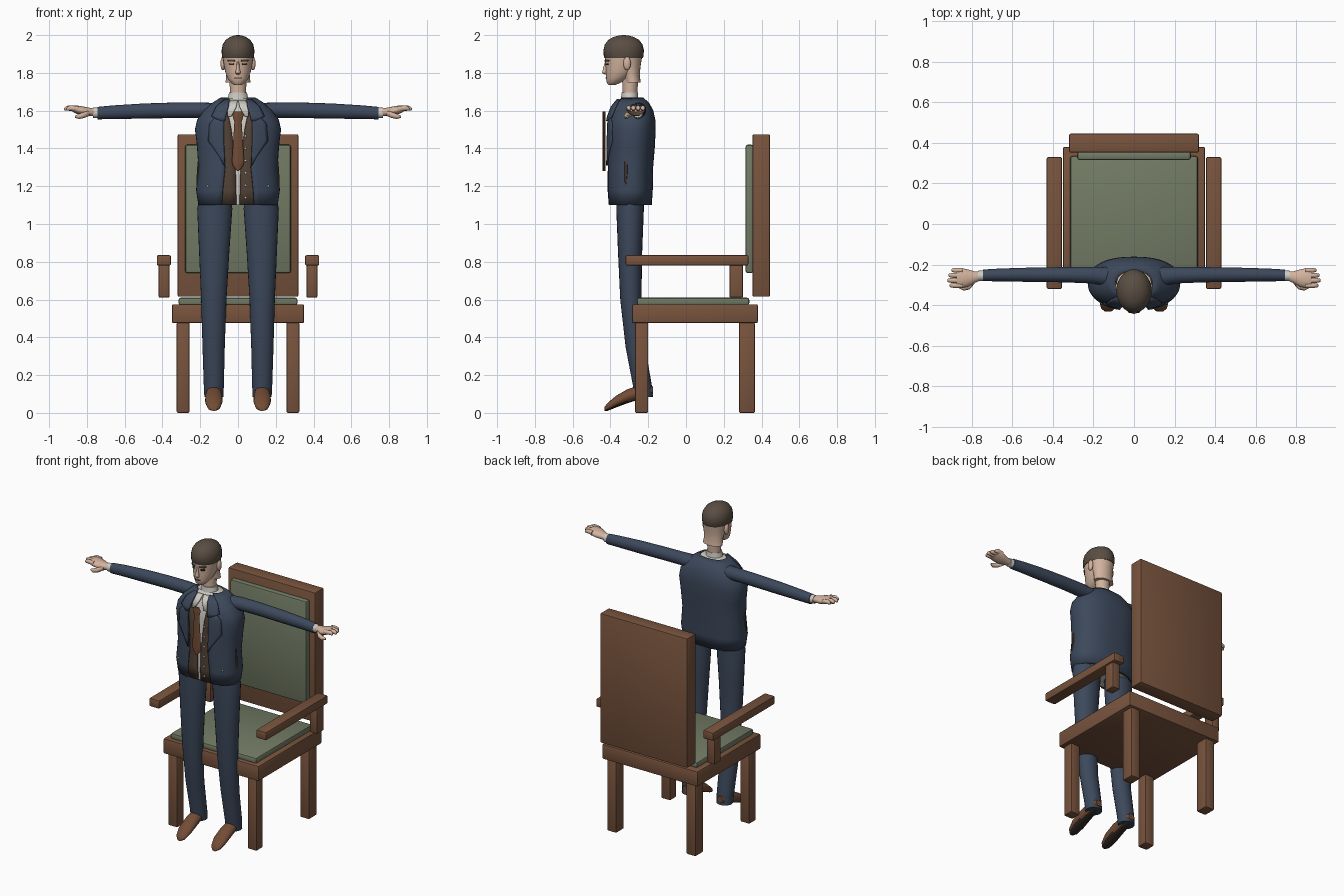
import bpy, bmesh, math
from mathutils import Vector

old = bpy.data.objects.get("Cube")
if old:
    bpy.data.objects.remove(old, do_unlink=True)


def material(name, r, g, b):
    m = bpy.data.materials.new(name)
    m.use_nodes = True
    m.diffuse_color = (r, g, b, 1)
    bsdf = next(n for n in m.node_tree.nodes if n.type == 'BSDF_PRINCIPLED')
    bsdf.inputs["Base Color"].default_value = (r, g, b, 1)
    bsdf.inputs["Roughness"].default_value = 0.8
    return m


wood = material("chair wood", .19, .088, .047)
green = material("sage cushion", .17, .2, .13)
navy = material("navy cloth", .045, .065, .105)
skin = material("skin", .65, .45, .34)
hair = material("brown hair", .10, .075, .055)
white = material("white shirt", .62, .6, .55)
brown = material("vest brown", .085, .055, .038)
leather = material("warm brown", .17, .072, .036)
dark = material("dark brown", .03, .02, .017)


def finish(name, bm, *mats, thick=0):
    bmesh.ops.recalc_face_normals(bm, faces=bm.faces)
    me = bpy.data.meshes.new(name)
    bm.to_mesh(me)
    bm.free()
    for m in mats:
        me.materials.append(m)
    for poly in me.polygons:
        poly.use_smooth = True
    me.set_sharp_from_angle(angle=math.radians(40))
    ob = bpy.data.objects.new(name, me)
    bpy.context.collection.objects.link(ob)
    if thick:
        mod = ob.modifiers.new("thickness", 'SOLIDIFY')
        mod.thickness = thick
        mod.offset = 0
    return ob


def box(name, lo, hi, mat, bevel=.008):
    lo, hi = Vector(lo), Vector(hi)
    bm = bmesh.new()
    bmesh.ops.create_cube(bm, size=1)
    for v in bm.verts:
        v.co = (lo + hi) / 2 + v.co * (hi - lo)
    bmesh.ops.bevel(bm, geom=bm.edges[:], offset=bevel, segments=2, affect='EDGES', profile=.5)
    return finish(name, bm, mat)


def ball(name, centre, radii, mat):
    bm = bmesh.new()
    bmesh.ops.create_uvsphere(bm, u_segments=14, v_segments=8, radius=1)
    for v in bm.verts:
        v.co = Vector(centre) + v.co * Vector(radii)
    return finish(name, bm, mat)


def loft(name, rings, *mats, axis='z', n=24, p=1, gaps=None, thick=0):
    """Rings are (position on axis, two centres, two radii); gaps leave the front open."""
    bm = bmesh.new()
    rows = []
    for i, (t, c, d, rc, rd) in enumerate(rings):
        g = math.asin((gaps[i] / rc) ** (1 / p)) if gaps else 0
        row = []
        for k in range(n + 1 if gaps else n):
            a = g + (math.tau - 2 * g) * k / n
            s, q = math.sin(a), -math.cos(a)
            u = c + rc * math.copysign(abs(s) ** p, s)
            v = d + rd * math.copysign(abs(q) ** p, q)
            co = {'z': (u, v, t), 'x': (t, u, v), 'y': (u, t, v)}[axis]
            row.append(bm.verts.new(co))
        rows.append(row)
    for a, b in zip(rows, rows[1:]):
        for k in range(n):
            j = (k + 1) % len(a)
            bm.faces.new((a[k], a[j], b[j], b[k]))
    if not gaps:
        bm.faces.new(rows[0])
        bm.faces.new(rows[-1])
    return finish(name, bm, *mats, thick=thick)


def front_y(rings, x, z, p):
    for a, b in zip(rings, rings[1:]):
        if a[0] <= z <= b[0]:
            f = (z - a[0]) / (b[0] - a[0])
            _, c, d, rc, rd = [m + (k - m) * f for m, k in zip(a, b)]
            s = min(1, abs(x - c) / rc) ** (1 / p)
            return d - rd * math.sqrt(1 - s * s) ** p


def plate(name, rings, rows, mat, side=1, p=1, lift=.008, thick=.008, cols=5):
    """A thin piece that follows the front of a loft; rows are (z, x0, x1)."""
    bm = bmesh.new()
    grid = []
    for z, x0, x1 in rows:
        xs = [x0 + (x1 - x0) * k / cols for k in range(cols + 1)]
        grid.append([bm.verts.new((side * x, front_y(rings, x, z, p) - lift, z)) for x in xs])
    for a, b in zip(grid, grid[1:]):
        for k in range(cols):
            bm.faces.new((a[k], a[k + 1], b[k + 1], b[k]))
    return finish(name, bm, mat, thick=thick)


# Chair
box("seat_frame", (-.35, -.285, .475), (.35, .38, .575), wood)
box("seat_cushion", (-.315, -.26, .57), (.315, .335, .61), green, .012)
box("chair_back", (-.32, .352, .615), (.32, .445, 1.475), wood)
box("back_cushion", (-.28, .315, .74), (.28, .357, 1.42), green, .012)
for side, label in ((1, "left"), (-1, "right")):
    def sided_box(name, x0, x1, y0, y1, z0, z1):
        a, b = sorted((side * x0, side * x1))
        box(f"{label}_{name}", (a, y0, z0), (b, y1, z1), wood)
    sided_box("front_chair_leg", .257, .325, -.27, -.2, 0, .48)
    sided_box("back_chair_leg", .257, .325, .28, .365, 0, .48)
    sided_box("armrest", .355, .43, -.32, .33, .78, .835)
    sided_box("armrest_post", .362, .42, .23, .302, .61, .79)

# Torso: shirt, open vest and open jacket nested in each other
P = .85
torso = [(1.10, 0, -.298, .205, .112), (1.18, 0, -.298, .217, .117), (1.30, 0, -.296, .205, .117),
         (1.42, 0, -.29, .213, .121), (1.50, 0, -.288, .223, .122), (1.55, 0, -.287, .212, .12),
         (1.60, 0, -.286, .175, .108), (1.64, 0, -.285, .13, .085), (1.665, 0, -.288, .09, .058)]


def shrunk(k):
    return [(z, x, y, a * k, b * k) for z, x, y, a, b in torso]


vest, shirt = shrunk(.94), shrunk(.89)
loft("jacket", torso, navy, n=40, p=P, thick=.01,
     gaps=[.085, .08, .068, .075, .08, .08, .072, .065, .055])
loft("vest", vest, brown, n=40, p=P, thick=.006,
     gaps=[.008, .01, .013, .025, .035, .045, .055, .06, .06])
loft("shirt", shirt, white, n=40, p=P)
loft("shirt_collar", [(1.61, 0, -.3, .07, .055), (1.65, 0, -.298, .056, .047),
                      (1.695, 0, -.298, .048, .043)], white)

# Tie hanging in front of the chest
for name, rows in (("tie_knot", ((1.595, .02), (1.575, .03), (1.54, .019))),
                   ("tie_blade", ((1.545, .019), (1.45, .025), (1.33, .032), (1.305, .026), (1.28, .004)))):
    loft(name, [(z, 0, -.433, w, .008) for z, w in rows], leather, n=8)
for k in range(6):
    z = 1.14 + k * .065
    ball("vest_button", (.04, front_y(vest, .04, z, P) - .005, z), (.006, .004, .006), white)

# Suit details, arms and legs on both sides
for side, label in ((1, "left"), (-1, "right")):
    plate(f"{label}_lapel", torso, ((1.57, .07, .115), (1.53, .075, .15), (1.44, .074, .158),
                                    (1.36, .072, .1), (1.31, .07, .074)), navy, side, P, .01)
    plate(f"{label}_jacket_collar", torso, ((1.66, .045, .07), (1.62, .05, .115),
                                            (1.57, .065, .14), (1.545, .07, .09)), navy, side, P, .016)
    plate(f"{label}_shirt_point", torso, ((1.655, .002, .04), (1.62, .008, .055),
                                          (1.57, .035, .055)), white, side, P, .006, .006)
    ball(f"{label}_jacket_button", (side * .16, front_y(torso, .16, 1.2, P) - .006, 1.2),
         (.006, .005, .006), white)
    loft(f"{label}_pocket_slit", [(1.21, side * .215, -.32, .006, .004), (1.27, side * .212, -.318, .006, .008),
                                  (1.33, side * .208, -.318, .006, .007)], brown, n=8)

    def limb(name, rings, mat, n=18):
        return loft(f"{label}_{name}", [(side * r[0],) + r[1:] for r in rings], mat, axis='x', n=n)
    limb("sleeve", [(.11, -.262, 1.598, .05, .042), (.2, -.252, 1.603, .042, .041),
                    (.34, -.25, 1.602, .038, .041), (.5, -.25, 1.598, .036, .04),
                    (.66, -.251, 1.592, .032, .036), (.745, -.253, 1.587, .029, .033)], navy)
    limb("cuff", [(.73, -.254, 1.588, .026, .028), (.768, -.256, 1.589, .026, .027)], white)
    limb("palm", [(.75, -.256, 1.59, .02, .02), (.785, -.262, 1.593, .029, .022),
                  (.82, -.267, 1.598, .044, .024), (.855, -.266, 1.606, .05, .022),
                  (.875, -.265, 1.61, .045, .016)], skin)
    for k, name in enumerate(("index", "middle", "ring", "little")):
        y, tip = -.303 + k * .025, (.908, .92, .915, .9)[k]
        limb(f"{name}_finger", [(.845, y, 1.61, .013, .014), (tip - .02, y, 1.614, .0125, .014),
                                (tip - .004, y, 1.61, .009, .01), (tip, y, 1.608, .004, .005)], skin, 10)
    limb("thumb", [(.785, -.282, 1.588, .012, .014), (.81, -.308, 1.578, .015, .016),
                   (.84, -.316, 1.57, .013, .014), (.862, -.312, 1.568, .005, .006)], skin, 10)

    loft(f"{label}_trouser_leg", [(.085, side * .128, -.225, .05, .05), (.14, side * .128, -.23, .053, .05),
                                  (.35, side * .129, -.268, .059, .052), (.6, side * .128, -.292, .067, .056),
                                  (.85, side * .126, -.296, .08, .064), (1.08, side * .123, -.296, .093, .073),
                                  (1.14, side * .12, -.297, .085, .072)], navy)
    shoe = loft(f"{label}_shoe", [(-.432, side * .128, .02, .016, .01), (-.415, side * .128, .032, .034, .021),
                                  (-.37, side * .128, .06, .046, .031), (-.31, side * .128, .088, .045, .037),
                                  (-.25, side * .128, .108, .04, .037), (-.195, side * .128, .118, .036, .032),
                                  (-.175, side * .128, .12, .022, .02)], leather, dark, axis='y', n=20)
    for f in shoe.data.polygons:
        f.material_index = int(f.normal.z < -.75)

# Neck and head
loft("neck", [(1.65, 0, -.298, .042, .038), (1.72, 0, -.296, .043, .04), (1.80, 0, -.295, .05, .045)], skin)
loft("nape", [(1.748, 0, -.282, .066, .042), (1.79, 0, -.29, .062, .045), (1.84, 0, -.298, .07, .058),
              (1.90, 0, -.31, .08, .08)], skin)
head = [(1.735, 0, -.393, .018, .016), (1.745, 0, -.385, .034, .034), (1.77, 0, -.365, .055, .058),
        (1.81, 0, -.345, .069, .08), (1.86, 0, -.335, .078, .092), (1.90, 0, -.331, .082, .1),
        (1.94, 0, -.331, .08, .098)]
loft("head", head, skin, n=28)
loft("hair", [(1.878, 0, -.33, .083, .1), (1.885, 0, -.33, .085, .105), (1.92, 0, -.33, .087, .107),
              (1.95, 0, -.33, .081, .1), (1.975, 0, -.33, .065, .081), (1.99, 0, -.33, .043, .054),
              (1.998, 0, -.33, .02, .026), (2.0, 0, -.33, .004, .005)], hair, n=28)

# Face
loft("nose", [(1.792, 0, -.425, .009, .006), (1.8, 0, -.43, .015, .014), (1.825, 0, -.427, .009, .012),
              (1.86, 0, -.422, .006, .007)], skin, n=10)
plate("mouth", head, ((1.776, -.02, .02), (1.77, -.016, .016)), leather, lift=.002, thick=.004)
for side, label in ((1, "left"), (-1, "right")):
    ball(f"{label}_ear", (side * .08, -.312, 1.85), (.013, .02, .036), skin)
    plate(f"{label}_eye", head, ((1.85, .022, .046), (1.841, .024, .044)), dark, side, lift=.002, thick=.004)
    plate(f"{label}_eyebrow", head, ((1.868, .016, .054), (1.86, .018, .05)), hair, side, lift=.003, thick=.006)
